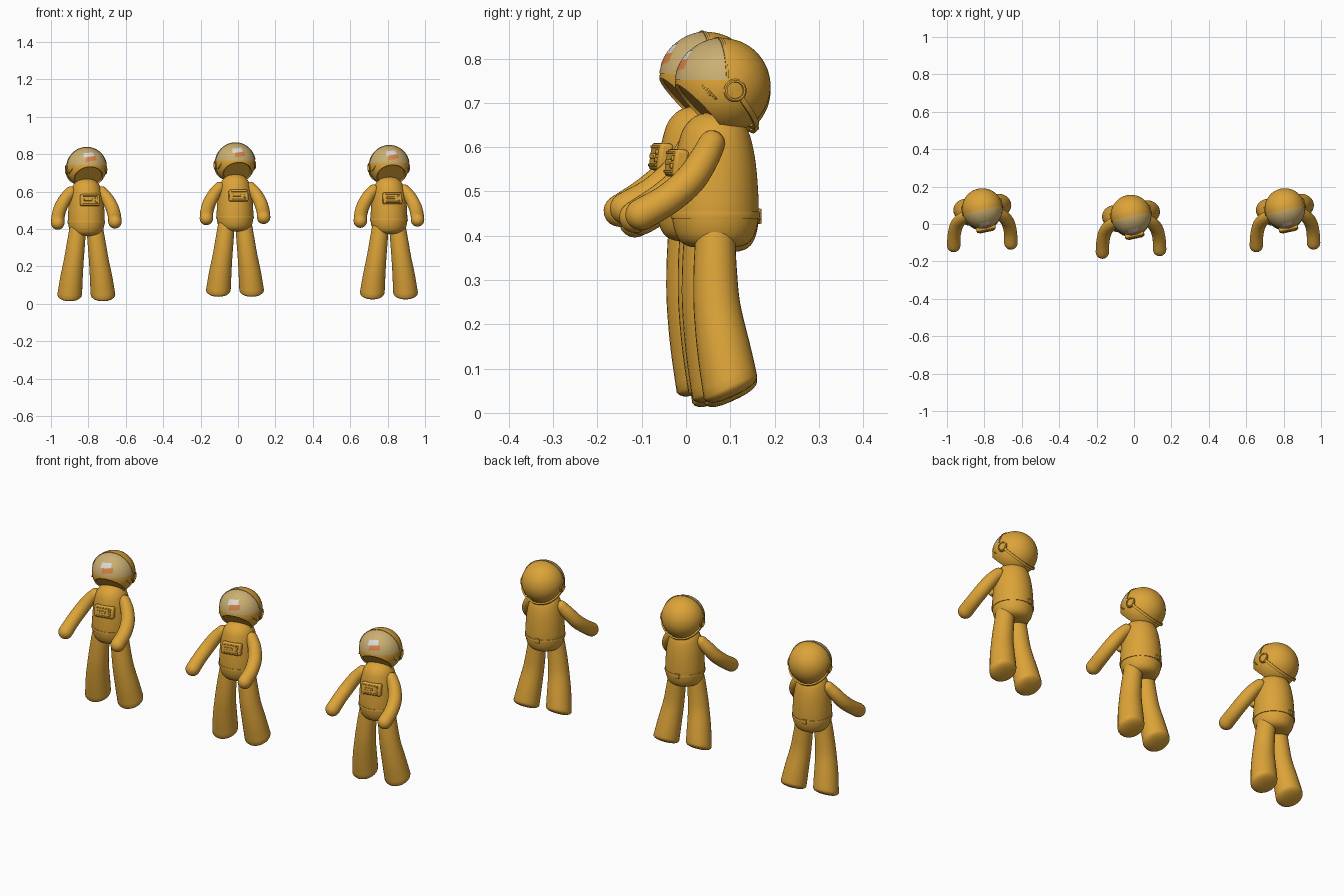
import bpy, bmesh, math
from mathutils import Matrix, Vector

if "Cube" in bpy.data.objects:
    bpy.data.objects.remove(bpy.data.objects["Cube"])


def material(name, rgb):
    m = bpy.data.materials.new(name)
    m.use_nodes = True
    m.diffuse_color = (*rgb, 1)
    m.node_tree.nodes["Principled BSDF"].inputs["Base Color"].default_value = (*rgb, 1)
    return m


GOLD = material("gold suit", (0.72, 0.37, 0.04))
VISOR = material("tan visor", (0.60, 0.43, 0.17))
WHITE = material("pale reflection", (0.72, 0.70, 0.66))
ORANGE = material("orange reflection", (0.68, 0.23, 0.06))


def finish(bm, name, mat, matrix, bevel=0):
    bmesh.ops.recalc_face_normals(bm, faces=bm.faces)
    me = bpy.data.meshes.new(name)
    bm.to_mesh(me)
    bm.free()
    me.materials.append(mat)
    ob = bpy.data.objects.new(name, me)
    bpy.context.collection.objects.link(ob)
    ob.matrix_world = matrix
    if bevel:
        mod = ob.modifiers.new("bevel", "BEVEL")
        mod.width, mod.segments = bevel, 2
    bpy.ops.object.select_all(action="DESELECT")
    ob.select_set(True)
    bpy.context.view_layer.objects.active = ob
    bpy.ops.object.shade_smooth_by_angle(angle=math.radians(35))
    return ob


def skin(bm, rings):
    """Bridge rings of points and close both ends."""
    loops = [[bm.verts.new(p) for p in ring] for ring in rings]
    n = len(loops[0])
    for a, b in zip(loops, loops[1:]):
        for i in range(n):
            bm.faces.new((a[i], a[(i + 1) % n], b[(i + 1) % n], b[i]))
    bm.faces.new(loops[0])
    bm.faces.new(loops[-1])


def smooth_path(points, steps=5):
    """Catmull-Rom interpolation of (x, y, z, radius) points."""
    pts = [Vector(p) for p in points]
    pts = [2 * pts[0] - pts[1]] + pts + [2 * pts[-1] - pts[-2]]
    out = []
    for a, b, c, d in zip(pts, pts[1:], pts[2:], pts[3:]):
        for s in range(steps):
            t = s / steps
            out.append(0.5 * (2 * b + (c - a) * t + (2 * a - 5 * b + 4 * c - d) * t ** 2
                              + (3 * b - a - 3 * c + d) * t ** 3))
    return out + [pts[-2]]


def limb(name, points, cap, matrix, end_dir=None):
    """Round tapering tube with domed ends."""
    path = smooth_path(points)
    pos = [p.to_3d() for p in path]
    rad = [p[3] for p in path]
    last = len(pos) - 1
    dirs = [(pos[min(i + 1, last)] - pos[max(i - 1, 0)]).normalized() for i in range(last + 1)]
    if end_dir:
        for k in range(6):
            dirs[last - k] = dirs[last - k].lerp(Vector(end_dir).normalized(), 1 - k / 6).normalized()
    angles = [math.radians(a) for a in (18, 36, 54, 72, 86)]
    stations = [(pos[0] - dirs[0] * rad[0] * math.sin(a), rad[0] * math.cos(a), dirs[0])
                for a in reversed(angles)]
    stations += list(zip(pos, rad, dirs))
    stations += [(pos[-1] + dirs[-1] * rad[-1] * cap * math.sin(a),
                  rad[-1] * math.cos(a) ** (0.5 + cap / 2), dirs[-1]) for a in angles]
    rings = []
    for p, r, d in stations:
        u = d.cross(Vector((1, 0, 0))).normalized()
        v = d.cross(u)
        rings.append([p + r * (u * math.cos(t) + v * math.sin(t))
                      for t in (math.tau * i / 28 for i in range(28))])
    bm = bmesh.new()
    skin(bm, rings)
    finish(bm, name, GOLD, matrix)


def lathe(name, profile, matrix):
    bm = bmesh.new()
    skin(bm, [[(r * math.cos(math.tau * i / 40), r * math.sin(math.tau * i / 40), z)
               for i in range(40)] for r, z in profile])
    return finish(bm, name, GOLD, matrix)


def ball_part(name, radius, planes, mat, matrix, fill=False):
    """Ball trimmed by planes; each plane removes what lies along its normal."""
    bm = bmesh.new()
    bmesh.ops.create_uvsphere(bm, u_segments=48, v_segments=32, radius=radius)
    for co, no in planes:
        cut = bmesh.ops.bisect_plane(bm, geom=bm.verts[:] + bm.edges[:] + bm.faces[:],
                                     plane_co=co, plane_no=no, clear_outer=True)
        if fill:
            rim = [e for e in cut["geom_cut"] if isinstance(e, bmesh.types.BMEdge)]
            face = bmesh.ops.contextual_create(bm, geom=rim)["faces"]
            # Recessed underside with a narrow rim
            bmesh.ops.inset_region(bm, faces=face, thickness=0.006)
            bmesh.ops.translate(bm, verts=face[0].verts, vec=Vector(no) * -0.006)
    return finish(bm, name, mat, matrix)


def box(name, centre, size, matrix, bevel=0.002):
    bm = bmesh.new()
    bmesh.ops.create_cube(bm, size=1)
    bmesh.ops.scale(bm, vec=size, verts=bm.verts)
    bmesh.ops.translate(bm, vec=centre, verts=bm.verts)
    finish(bm, name, GOLD, matrix, bevel)


YAW = Matrix.Rotation(math.radians(12), 4, "Z")
TORSO = [(0.01, 0.372), (0.055, 0.375), (0.08, 0.388), (0.093, 0.415), (0.098, 0.45), (0.097, 0.5),
         (0.092, 0.56), (0.083, 0.61), (0.07, 0.645), (0.045, 0.67), (0.01, 0.68)]
BELT = [(0.09, 0.438), (0.1, 0.439), (0.1015, 0.447), (0.1, 0.455), (0.09, 0.456)]
EAR = [(0.026, 0), (0.026, 0.013), (0.023, 0.016), (0.019, 0.016), (0.018, 0.01), (0.002, 0.012)]


def astronaut(tag, offset):
    base = Matrix.Translation(offset)
    trunk = base @ Matrix.Translation((0, 0.066, 0)) @ YAW
    head = base @ Matrix.Translation((0, 0.083, 0.738)) @ YAW

    # Torso and belt
    lathe(tag + "torso", [tuple(p)[:2] for p in smooth_path([(r, z, 0, 0) for r, z in TORSO], 3)], trunk)
    lathe(tag + "belt", BELT, trunk)
    box(tag + "belt_clip", (0, 0.1, 0.449), (0.022, 0.01, 0.024), trunk)

    # Chest pack with frame, slot and knobs
    pack = trunk @ Matrix.Translation((0, -0.089, 0.564)) @ Matrix.Rotation(math.radians(-8), 4, "X")
    box(tag + "chest_pack", (0, 0, 0), (0.104, 0.032, 0.062), pack, 0.008)
    for z in (-0.021, 0.021):
        box(tag + "pack_rail", (0, -0.017, z), (0.08, 0.006, 0.006), pack)
    box(tag + "pack_slot", (-0.012, -0.017, 0), (0.045, 0.006, 0.012), pack)
    for z in (-0.009, 0.009):
        box(tag + "pack_knob", (0.032, -0.017, z), (0.012, 0.008, 0.011), pack)

    # Helmet, visor and reflections
    ball_part(tag + "helmet", 0.108, [((0, -0.054, -0.052), (0, -0.72, -0.69))], GOLD, head, True)
    ball_part(tag + "visor", 0.1095, [((0, -0.012, 0), (0, 1, -0.08)), ((0, 0, 0.014), (0, 0, -1))],
              VISOR, head)
    for name, mat, x0, x1, z0, z1 in (("pale_reflection", WHITE, -0.045, 0.036, 0.058, 0.08),
                                      ("orange_reflection", ORANGE, -0.03, 0.044, 0.034, 0.058)):
        ball_part(tag + name, 0.1105, [((0, -0.012, 0), (0, 1, 0)), ((x0, 0, 0), (-1, 0, 0.2)),
                                       ((x1, 0, 0), (1, 0, 0.2)), ((0, 0, z0), (0.15, 0, -1)),
                                       ((0, 0, z1), (-0.1, 0, 1))], mat, head)

    # Visor brow trim and rear helmet band
    for name, tilt, shift, start, end in (("visor_trim", 90, (0, -0.012, 0), 10, 170),
                                          ("rear_band", -50, (0, 0.004, -0.008), 15, 165)):
        turn = head @ Matrix.Translation(shift) @ Matrix.Rotation(math.radians(tilt), 4, "X")
        r, w = (0.109, 0.0025) if tilt > 0 else (0.109, 0.006)
        bm = bmesh.new()
        skin(bm, [[((r + dr) * math.cos(t), (r + dr) * math.sin(t), dz)
                   for dr, dz in ((-0.006, -w), (0.002, -w), (0.002, w), (-0.006, w))]
                  for t in (math.radians(start + (end - start) * i / 32) for i in range(33))])
        finish(bm, tag + name, GOLD, turn)

    for side, s in (("left_", 1), ("right_", -1)):
        # Ear discs and cheek vents
        ear = head @ Matrix.Translation((s * 0.095, 0.006, -0.01)) @ Matrix.Rotation(s * math.pi / 2, 4, "Y")
        lathe(tag + side + "ear_disc", EAR, ear)
        cheek = head @ Matrix.Rotation(math.radians(-32 * s), 4, "Z")
        for k in (0, 1):
            vent = cheek @ Matrix.Translation((s * 0.104, 0.012 * k, -0.01 - 0.008 * k))
            box(tag + side + "cheek_vent", (0, 0, 0), (0.008, 0.004, 0.03),
                vent @ Matrix.Rotation(math.radians(40), 4, "X"), 0.001)

        # Arms reaching forward
        dy, dz = (0, 0) if s > 0 else (-0.014, -0.006)
        limb(tag + side + "arm", [(s * 0.083, 0.058 + dy, 0.608, 0.03), (s * 0.112, 0.04 + dy, 0.572, 0.033),
                                  (s * 0.137, 0.008 + dy, 0.525, 0.035), (s * 0.15, -0.042 + dy, 0.482, 0.035),
                                  (s * 0.153, -0.101 + dy, 0.448 + dz, 0.036)], 1, base)

        # Trailing legs with slanted soles
        dy = 0 if s > 0 else -0.026
        limb(tag + side + "leg", [(s * 0.047, 0.066 + dy, 0.4, 0.045), (s * 0.057, 0.066 + dy, 0.32, 0.049),
                                  (s * 0.067, 0.07 + dy, 0.24, 0.053), (s * 0.079, 0.084 + dy, 0.15, 0.06),
                                  (s * 0.089, 0.1 + dy, 0.06, 0.066)], 0.35, base, (0, 0.42, -0.9))


for tag, offset in (("first_", (-0.811, 0, -0.01)), ("middle_", (-0.016, -0.035, 0.014)),
                    ("last_", (0.807, 0, 0))):
    astronaut(tag, offset)
